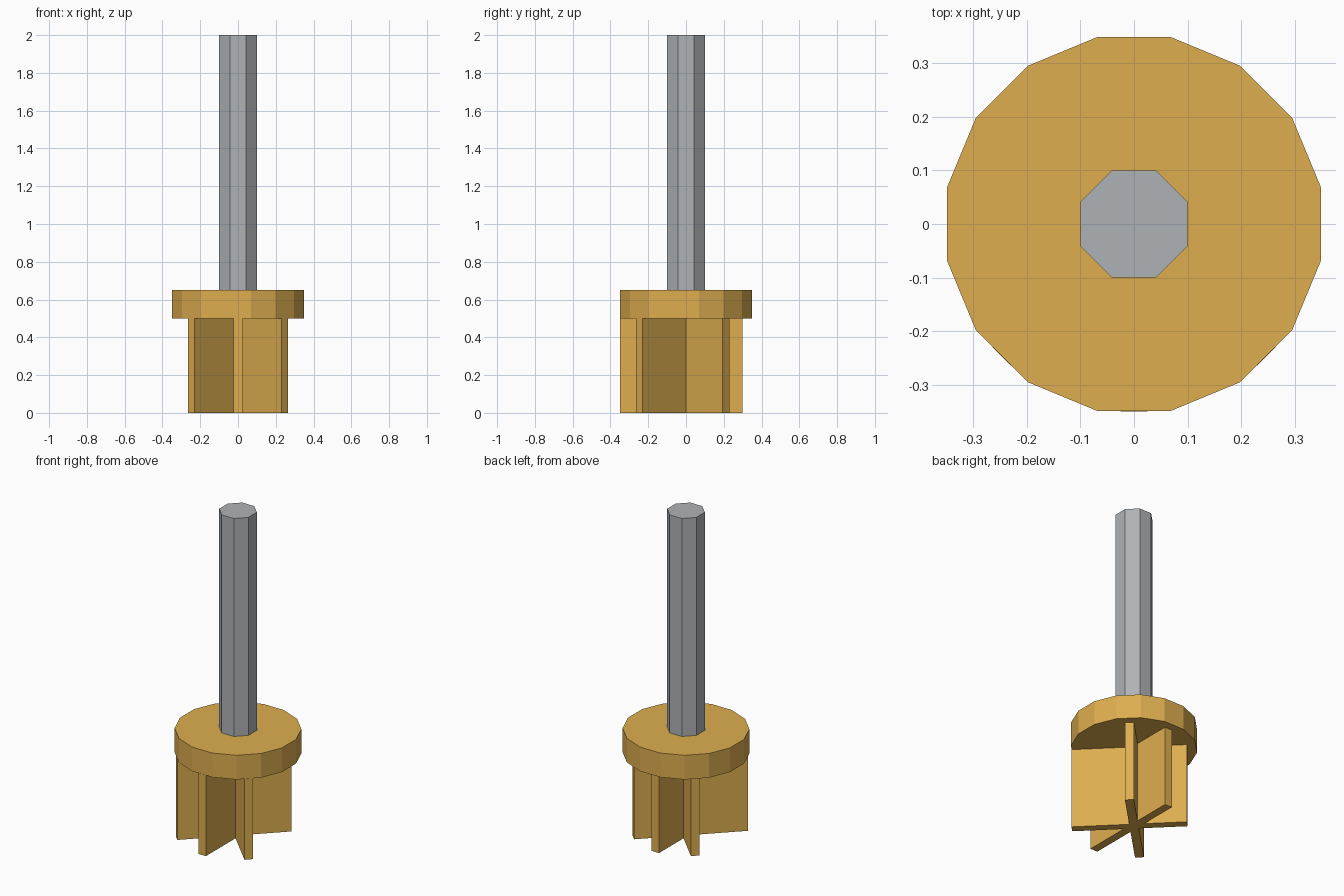
import bpy, bmesh, math
from mathutils import Matrix

if "Cube" in bpy.data.objects:
    bpy.data.objects.remove(bpy.data.objects["Cube"])


def material(name, rgb):
    m = bpy.data.materials.new(name)
    m.diffuse_color = (*rgb, 1)
    m.use_nodes = True
    m.node_tree.nodes["Principled BSDF"].inputs["Base Color"].default_value = m.diffuse_color
    return m


gold = material("brass", (0.73, 0.42, 0.08))
grey = material("steel", (0.43, 0.45, 0.47))


def finish(name, bm, mat):
    mesh = bpy.data.meshes.new(name)
    bm.to_mesh(mesh)
    bm.free()
    mesh.materials.append(mat)
    obj = bpy.data.objects.new(name, mesh)
    bpy.context.collection.objects.link(obj)
    return obj


def prism(name, sides, flat_radius, z0, z1, mat):
    """Upright prism with a flat side facing each axis."""
    bm = bmesh.new()
    r = flat_radius / math.cos(math.pi / sides)
    place = Matrix.Translation((0, 0, (z0 + z1) / 2)) @ Matrix.Rotation(math.pi / sides, 4, 'Z')
    bmesh.ops.create_cone(bm, cap_ends=True, segments=sides, radius1=r, radius2=r,
                          depth=z1 - z0, matrix=place)
    return finish(name, bm, mat)


def blade(name, angle, front, back, width, height, mat):
    """Upright plate through the axis, longer towards its front end."""
    bm = bmesh.new()
    place = (Matrix.Rotation(math.radians(angle), 4, 'Z')
             @ Matrix.Translation(((front - back) / 2, 0, height / 2))
             @ Matrix.Diagonal((front + back, width, height, 1)))
    bmesh.ops.create_cube(bm, size=1, matrix=place)
    return finish(name, bm, mat)


# Shaft and collar
prism("shaft", 8, 0.1, 0.65, 2.0, grey)
prism("collar", 16, 0.349, 0.5, 0.65, gold)

# Three crossed plates below the collar
for label, angle in (("left", -135), ("middle", -90), ("right", -45)):
    blade("blade_" + label, angle, 0.35, 0.30, 0.05, 0.5, gold)
